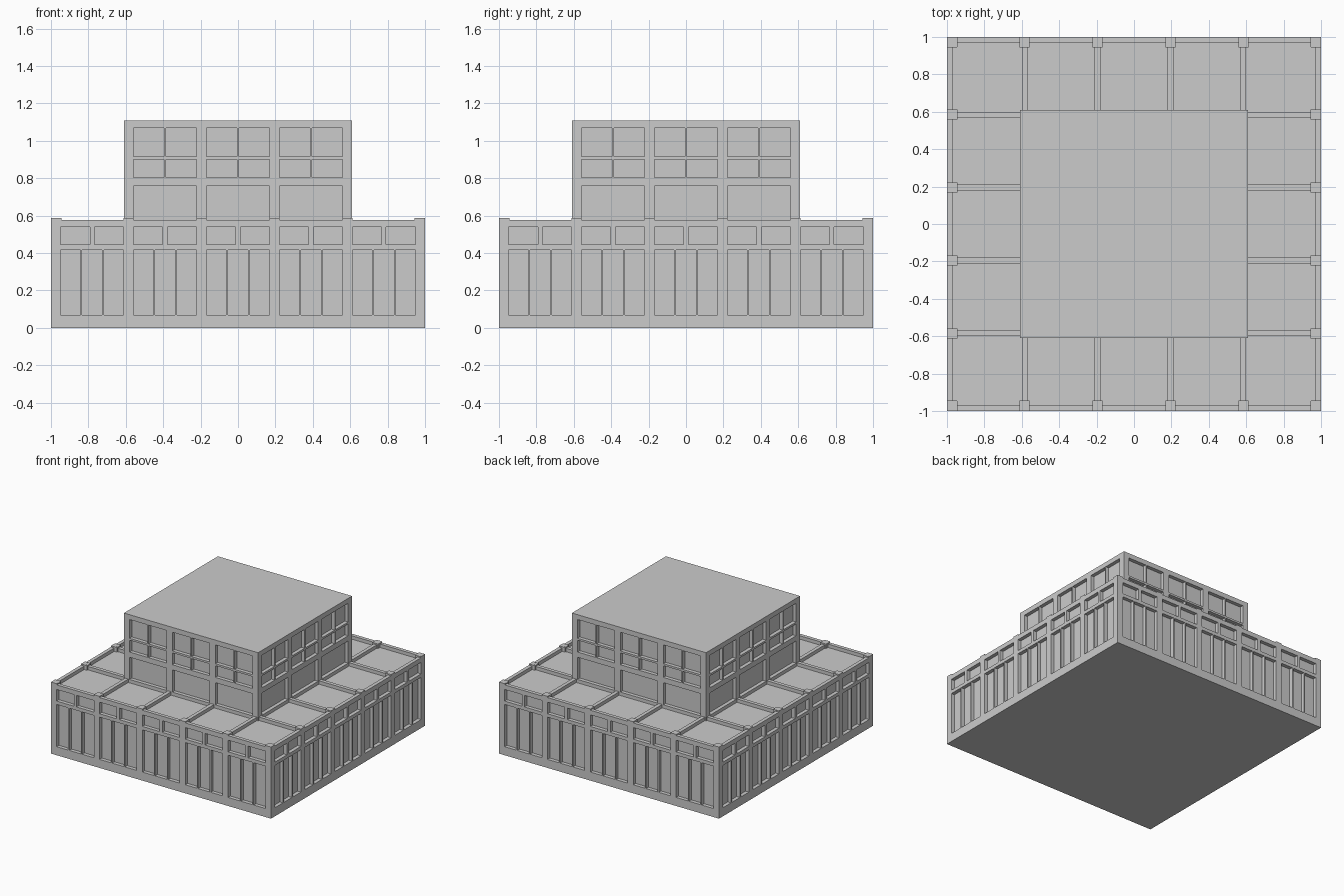
import bpy
import bmesh
from mathutils import Matrix, Vector

cube = bpy.data.objects.get("Cube")
if cube:
    bpy.data.objects.remove(cube, do_unlink=True)

grey = bpy.data.materials.new("concrete grey")
grey.use_nodes = True
colour = (0.6, 0.6, 0.6, 1)
grey.diffuse_color = colour
grey.node_tree.nodes["Principled BSDF"].inputs["Base Color"].default_value = colour

PITCH, BAY = 0.39, 0.338          # bay spacing and clear width
DEPTH = 0.03                      # recess of the wall panels
WALL, TOWER = 1.0, 0.61           # half widths of the two storeys
ROOF, RAIL, POST = 0.55, 0.578, 0.588
POST_SIZE = 0.055


def make_boxes(name, boxes):
    """One object from boxes given as (min corner, max corner)."""
    bm = bmesh.new()
    for lo, hi in boxes:
        lo, hi = Vector(lo), Vector(hi)
        place = Matrix.Translation((lo + hi) / 2) @ Matrix.Diagonal((*(hi - lo), 1))
        bmesh.ops.create_cube(bm, size=1, matrix=place)
    mesh = bpy.data.meshes.new(name)
    bm.to_mesh(mesh)
    bm.free()
    mesh.materials.append(grey)
    obj = bpy.data.objects.new(name, mesh)
    bpy.context.scene.collection.objects.link(obj)
    return obj


def all_sides(boxes):
    """Repeat boxes placed on the front around the four sides."""
    out = []
    for (x0, y0, z0), (x1, y1, z1) in boxes:
        out += [((x0, y0, z0), (x1, y1, z1)), ((x0, -y1, z0), (x1, -y0, z1)),
                ((y0, x0, z0), (y1, x1, z1)), ((-y1, x0, z0), (-y0, x1, z1))]
    return out


def panels(half, bays, rows):
    """Recess boxes for the front wall; a row is (bottom, top, count, gap)."""
    out = []
    for i in range(bays):
        left = (i - (bays - 1) / 2) * PITCH - BAY / 2
        for z0, z1, count, gap in rows:
            width = (BAY - gap * (count - 1)) / count
            for k in range(count):
                x = left + k * (width + gap)
                out.append(((x, -half - 0.1, z0), (x + width, -half + DEPTH, z1)))
    return out


def carve(obj, boxes):
    cutter = make_boxes("cutter", boxes)
    cutter.hide_render = True
    mod = obj.modifiers.new("carve", "BOOLEAN")
    mod.operation, mod.solver, mod.object = "DIFFERENCE", "EXACT", cutter
    mod.use_self = True
    bpy.context.view_layer.objects.active = obj
    bpy.ops.object.modifier_apply(modifier=mod.name)
    bpy.data.objects.remove(cutter, do_unlink=True)


# Lower storey with tall panels and clerestory windows
base = make_boxes("lower_storey", [((-WALL, -WALL, 0), (WALL, WALL, POST))])
carve(base, all_sides(panels(WALL, 5, [(0.07, 0.417, 3, 0.01), (0.445, 0.54, 2, 0.025)])))

# Parapet lowered between the posts
inner = WALL - POST_SIZE
lower = [((-inner, -inner, RAIL), (inner, inner, 0.8))]
gaps = [((i * PITCH - BAY / 2, -WALL - 0.1, RAIL),
         (i * PITCH + BAY / 2, -inner + 0.1, 0.8)) for i in range(-2, 3)]
carve(base, lower + all_sides(gaps))

# Sunken roof bays, leaving beams that run from the posts to the tower;
# the bays stop round the posts
edge, beam = WALL - 0.03, 0.015
lines = [-edge, -1.5 * PITCH, -0.5 * PITCH, 0.5 * PITCH, 1.5 * PITCH, edge]
bays = []
for i, (a, b) in enumerate(zip(lines, lines[1:])):
    a, b = (a if i == 0 else a + beam), (b if i == 4 else b - beam)
    if 0 < i < 4:
        bays.append(((a, -edge, ROOF), (b, -TOWER + 0.05, 0.8)))
carve(base, all_sides(bays))
near = 1.5 * PITCH + beam
carve(base, [((min(sx * near, sx * edge), min(sy * near, sy * edge), ROOF),
              (max(sx * near, sx * edge), max(sy * near, sy * edge), 0.8))
             for sx in (-1, 1) for sy in (-1, 1)])

# Posts standing inside the parapet
spots = [-WALL + POST_SIZE / 2] + [(i - 1.5) * PITCH for i in range(4)] + [WALL - POST_SIZE / 2]
half = POST_SIZE / 2 - 0.001
posts = [((x - half, -edge - 0.01, ROOF - 0.01), (x + half, -inner, POST - 0.0005)) for x in spots]
make_boxes("parapet_posts", all_sides(posts))

# Upper storey with spandrel panels and paired windows
tower = make_boxes("upper_storey", [((-TOWER, -TOWER, 0.5), (TOWER, TOWER, 1.11))])
carve(tower, all_sides(panels(TOWER, 3, [(RAIL, 0.76, 1, 0), (0.803, 0.9, 2, 0.01),
                                         (0.916, 1.07, 2, 0.01)])))
